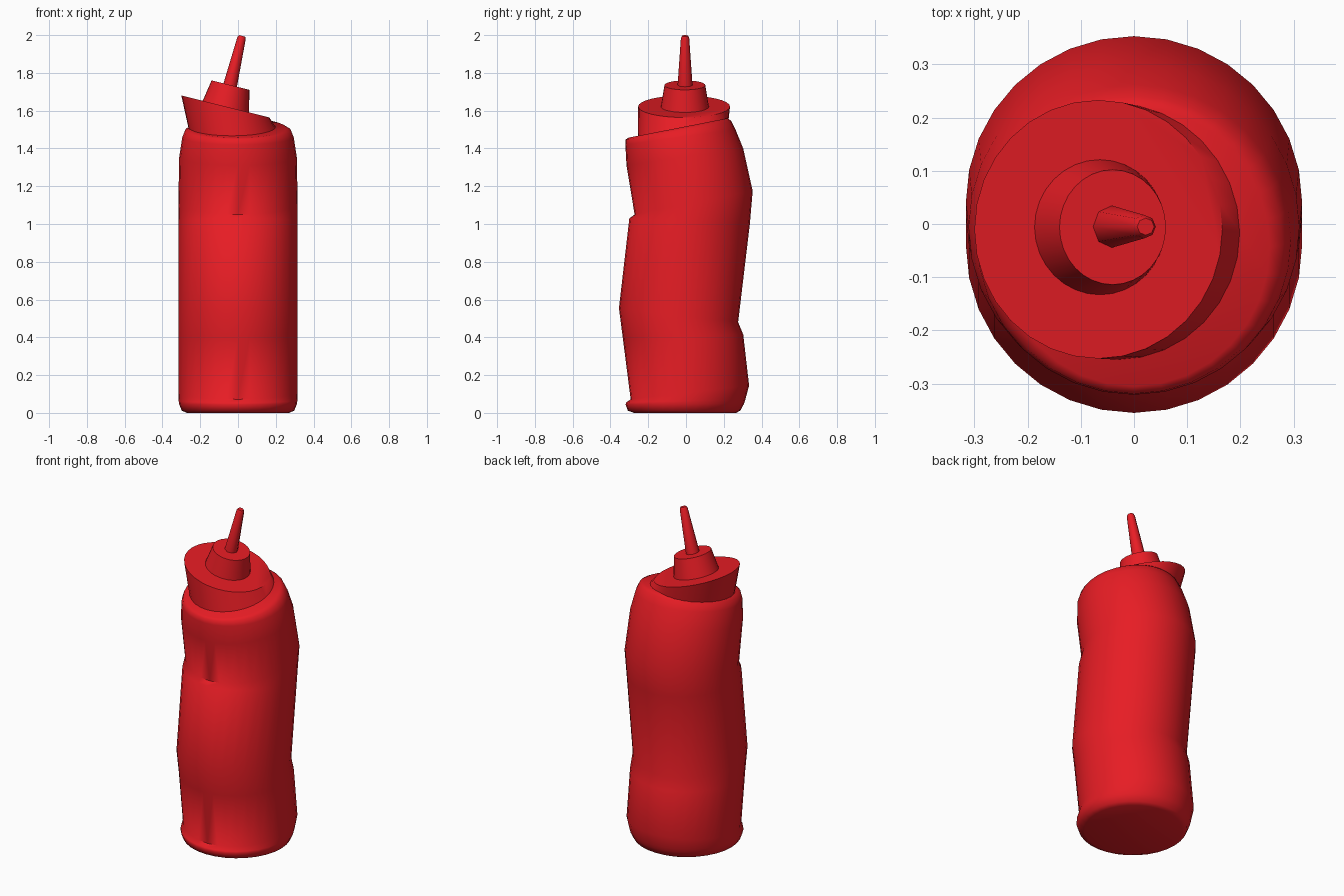
import bpy, bmesh, math

if "Cube" in bpy.data.objects:
    bpy.data.objects.remove(bpy.data.objects["Cube"])

red = bpy.data.materials.new("red_plastic")
red.diffuse_color = (0.80, 0.012, 0.018, 1)
red.use_nodes = True
red.node_tree.nodes["Principled BSDF"].inputs["Base Color"].default_value = red.diffuse_color


def loft(name, rings, sides, angle=40):
    """Skin a stack of closed rings and cap both ends."""
    bm = bmesh.new()
    loops = [[bm.verts.new(p) for p in ring] for ring in rings]
    for a, b in zip(loops, loops[1:]):
        for i in range(sides):
            j = (i + 1) % sides
            bm.faces.new((a[i], a[j], b[j], b[i]))
    bm.faces.new(loops[0][::-1])
    bm.faces.new(loops[-1])
    bmesh.ops.recalc_face_normals(bm, faces=bm.faces)
    mesh = bpy.data.meshes.new(name)
    bm.to_mesh(mesh)
    bm.free()
    ob = bpy.data.objects.new(name, mesh)
    bpy.context.collection.objects.link(ob)
    mesh.materials.append(red)
    bpy.ops.object.select_all(action='DESELECT')
    ob.select_set(True)
    bpy.context.view_layer.objects.active = ob
    bpy.ops.object.shade_smooth_by_angle(angle=math.radians(angle))
    return ob


def body_ring(yf, zf, yb, zb, half, sides):
    """Ring leaning between a front point and a back point."""
    pts = []
    for i in range(sides):
        a = 2 * math.pi * i / sides
        t = (1 + math.sin(a)) / 2
        pts.append((half * math.cos(a), yf + (yb - yf) * t, zf + (zb - zf) * t))
    return pts


def slant_ring(cx, cy, cz, rx, ry, sx, sy, sides):
    """Ellipse in plan, lying on a plane with slopes sx and sy."""
    pts = []
    for i in range(sides):
        a = 2 * math.pi * i / sides
        x, y = rx * math.cos(a), ry * math.sin(a)
        pts.append((cx + x, cy + y, cz + sx * x + sy * y))
    return pts


# Squeezed bottle: front y, front z, back y, back z, half width
profile = [
    (-.275, .000, .265, .000, .270),
    (-.308, .012, .288, .012, .298),
    (-.320, .045, .308, .050, .312),
    (-.316, .056, .314, .070, .314),
    (-.293, .072, .334, .145, .316),
    (-.335, .400, .303, .415, .316),
    (-.355, .555, .276, .480, .316),
    (-.300, 1.030, .338, 1.000, .316),
    (-.272, 1.050, .353, 1.175, .316),
    (-.315, 1.310, .303, 1.400, .311),
    (-.321, 1.420, .262, 1.500, .295),
    (-.319, 1.447, .240, 1.545, .280),
    (-.305, 1.457, .220, 1.560, .255),
]
loft("bottle_body", [body_ring(*p, 32) for p in profile], 32, 60)

# Slanted cap collar
loft("cap_collar", [
    slant_ring(-.030, -.015, 1.505, .230, .240, .03, .19, 32),
    slant_ring(-.067, -.010, 1.622, .233, .243, -.25, 0, 32),
], 32)

# Nozzle base
loft("nozzle_base", [
    slant_ring(-.064, -.006, 1.621, .123, .127, -.25, 0, 32),
    slant_ring(-.040, -.006, 1.735, .100, .108, -.25, 0, 32),
], 32)

# Nozzle spout with a rounded tip
loft("nozzle_spout", [
    slant_ring(-.043, -.005, 1.728, .036, .040, -.25, 0, 8),
    slant_ring(.019, -.005, 1.985, .022, .022, -.25, 0, 8),
    slant_ring(.022, -.005, 1.996, .016, .016, -.25, 0, 8),
], 8, 60)
